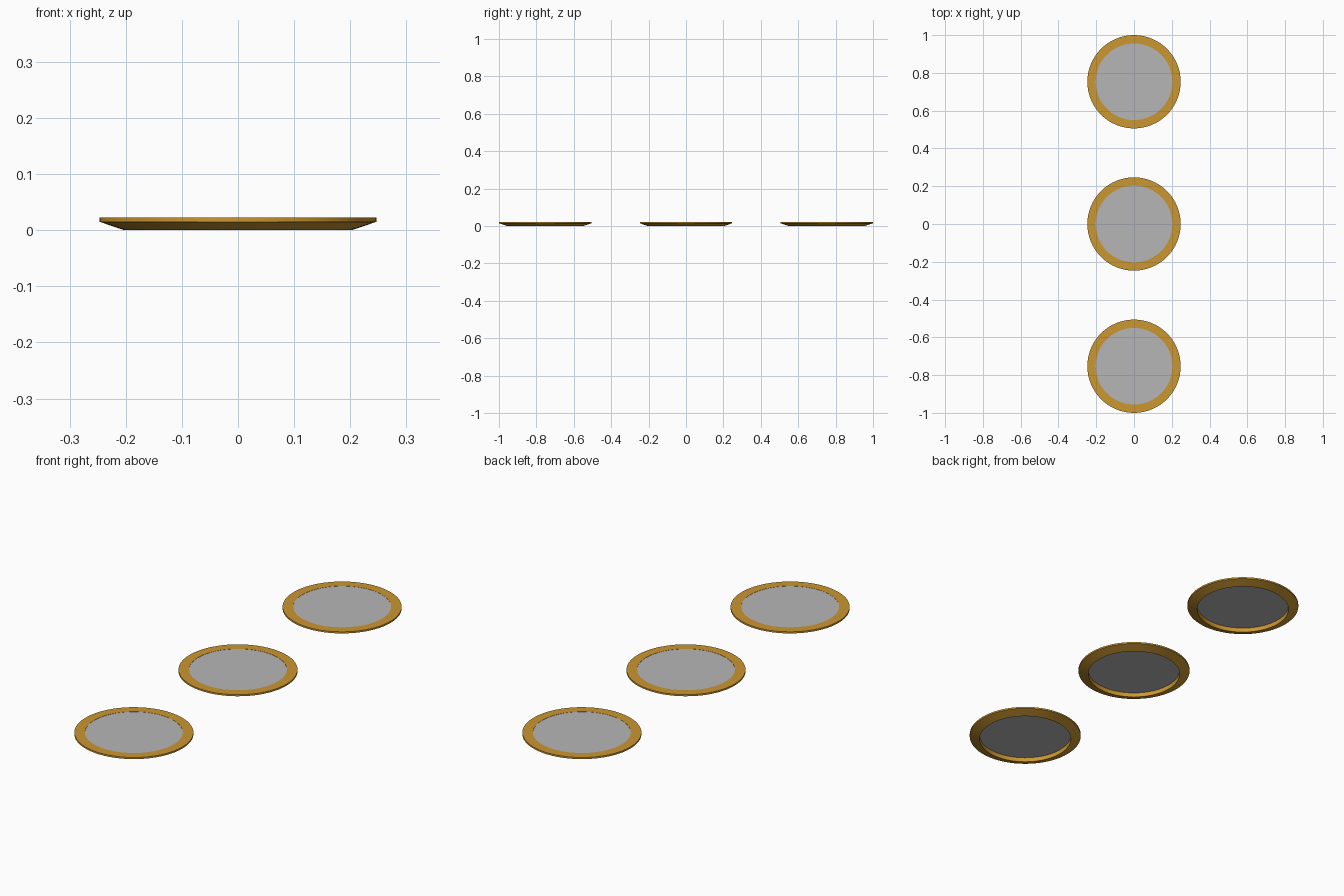
import bpy, bmesh, math

if "Cube" in bpy.data.objects:
    bpy.data.objects.remove(bpy.data.objects["Cube"])

def material(name, rgb):
    m = bpy.data.materials.new(name)
    m.diffuse_color = (*rgb, 1)
    m.use_nodes = True
    m.node_tree.nodes["Principled BSDF"].inputs["Base Color"].default_value = m.diffuse_color
    return m

gold = material("gold", (0.60, 0.31, 0.03))
grey = material("grey", (0.47, 0.47, 0.47))
N = 64
INNER = 0.203

def finish(bm, name, mat, y):
    bmesh.ops.recalc_face_normals(bm, faces=bm.faces[:])
    me = bpy.data.meshes.new(name)
    bm.to_mesh(me)
    bm.free()
    me.materials.append(mat)
    ob = bpy.data.objects.new(name, me)
    ob.location.y = y
    bpy.context.collection.objects.link(ob)
    bpy.context.view_layer.objects.active = ob
    ob.select_set(True)
    bpy.ops.object.shade_smooth_by_angle(angle=math.radians(15))
    ob.select_set(False)

def rim(name, y):
    # closed profile (radius, z) spun round the z axis
    profile = [(INNER, 0), (0.247, 0.015), (0.247, 0.0225), (INNER, 0.0225)]
    bm = bmesh.new()
    rings = [[bm.verts.new((r * math.cos(2 * math.pi * i / N),
                            r * math.sin(2 * math.pi * i / N), z))
              for i in range(N)] for r, z in profile]
    for a, b in zip(rings, rings[1:] + rings[:1]):
        for i in range(N):
            j = (i + 1) % N
            bm.faces.new((a[i], a[j], b[j], b[i]))
    finish(bm, name, gold, y)

def lens(name, y):
    # thin plate just under the top of the rim
    bm = bmesh.new()
    bmesh.ops.create_cone(bm, cap_ends=True, segments=N,
                          radius1=INNER, radius2=INNER, depth=0.001)
    bmesh.ops.translate(bm, verts=bm.verts[:], vec=(0, 0, 0.0212))
    finish(bm, name, grey, y)

# three recessed lights in a row
for n, y in enumerate((-0.753, 0, 0.753), 1):
    rim(f"light_rim_{n}", y)
    lens(f"light_lens_{n}", y)
